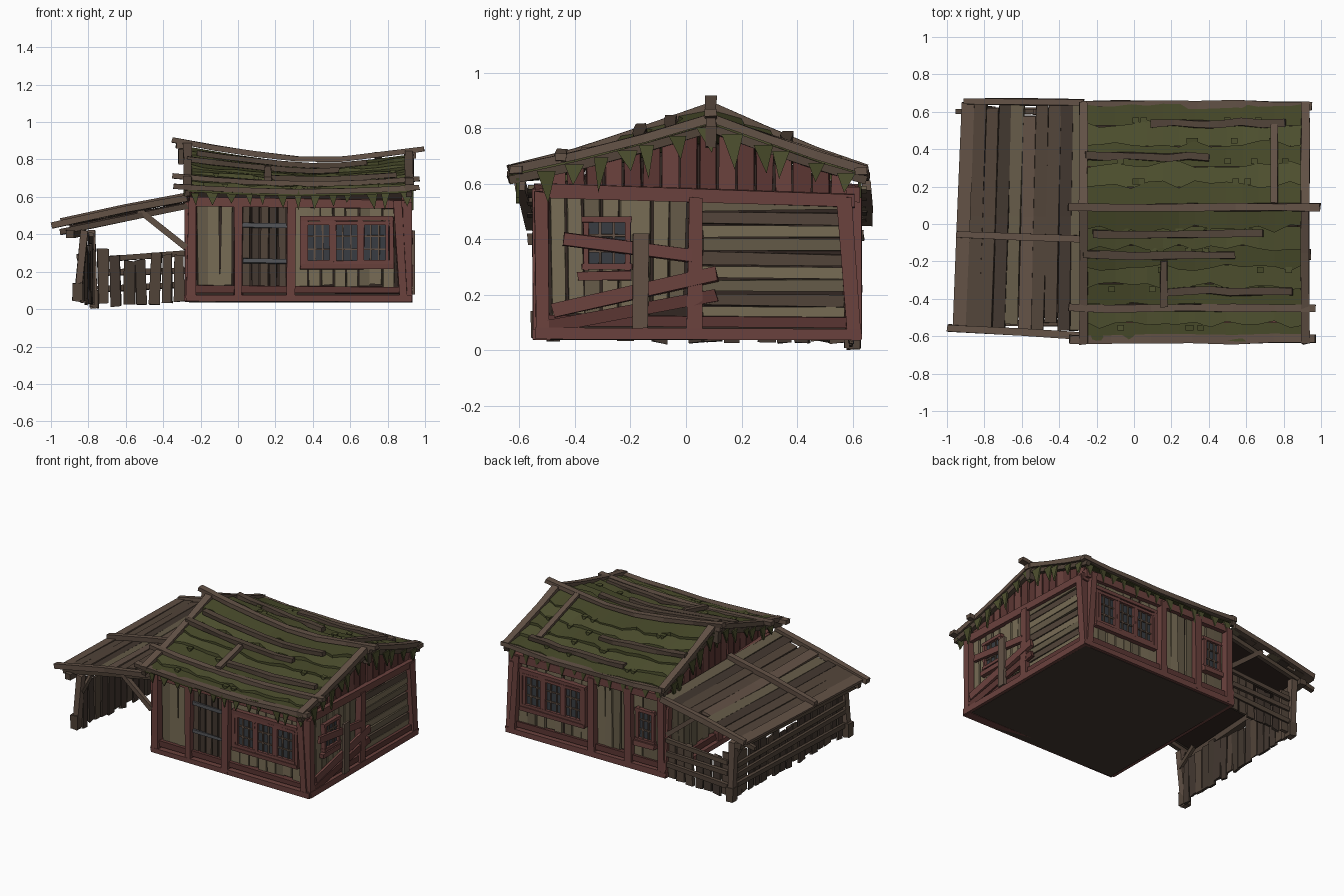
import bpy, bmesh, random
from mathutils import Vector as V

if "Cube" in bpy.data.objects:
    bpy.data.objects.remove(bpy.data.objects["Cube"])

random.seed(4)
R = random.uniform
HEX = dict(red='6b4440', red2='5c3936', tan='776c56', tan2='665c4a', brown='625247', brown2='53463c',
           dark='443a33', black='362c27', moss='505233', moss2='484a2d', iron='55565a', glass='3b3f44')
NAMES = list(HEX)
MATS, PARTS = {}, {}
for n, h in HEX.items():
    MATS[n] = bpy.data.materials.new(n)
    MATS[n].diffuse_color = [(int(h[i:i + 2], 16) / 255) ** 2.2 for i in (0, 2, 4)] + [1]


def loft(part, col, rings):
    """Closed solid through a list of point rings."""
    bm = PARTS.setdefault(part, bmesh.new())
    vs = [[bm.verts.new(p) for p in r] for r in rings]
    k = len(vs[0])
    fs = [bm.faces.new(vs[0]), bm.faces.new(vs[-1][::-1])]
    for a, b in zip(vs, vs[1:]):
        fs += [bm.faces.new((a[i], a[(i + 1) % k], b[(i + 1) % k], b[i])) for i in range(k)]
    for f in fs:
        f.material_index = NAMES.index(col)


def beam(part, col, pts, w, t, up=(0, 0, 1), j=0.004):
    """Rough-hewn board along pts; w across, t along the up direction."""
    pts = [V(p) for p in pts]
    rings = []
    for i, p in enumerate(pts):
        d = (pts[min(i + 1, len(pts) - 1)] - pts[max(i - 1, 0)]).normalized()
        s = d.cross(V(up)).normalized()
        n = s.cross(d)
        rings.append([p + s * (a * w / 2 + R(-j, j)) + n * (b * t / 2 + R(-j, j) * .5) + d * R(-j, j)
                      for a, b in ((-1, -1), (1, -1), (1, 1), (-1, 1))])
    loft(part, col, rings)


# wall frames: (u, z, outward offset) -> world, plus outward normal
WALL = {'front': (lambda u, z, o: V((u, -.5 - o, z)), (0, -1, 0)),
        'back': (lambda u, z, o: V((u, .58 + o, z)), (0, 1, 0)),
        'right': (lambda u, z, o: V((.88 + o, u, z)), (1, 0, 0)),
        'left': (lambda u, z, o: V((-.235 - o, u, z)), (-1, 0, 0))}


def board(part, wall, col, a, b, w, t=.025, o=.01, j=.004):
    f, n = WALL[wall]
    beam(part, col, [f(*a, o), f(*b, o)], w, t, n, j)


def planks(wall, u0, u1, z0, z1, cols=('tan', 'tan2', 'tan'), step=.065):
    n = max(1, round((u1 - u0) / step))
    s = (u1 - u0) / n
    for i in range(n):
        u = u0 + s * (i + .5)
        board(wall + '_wall_planks', wall, random.choice(cols), (u + R(-.006, .006), z0 + R(0, .03) * (R(0, 1) > .5)),
              (u + R(-.006, .006), z1), s * R(.84, .98), .016, R(.002, .01))


def window(wall, u0, u1, z0, z1):
    p = wall + '_window'
    um = (u0 + u1) / 2
    board(p, wall, 'glass', (um, z0), (um, z1), u1 - u0, .012, .018, 0)
    for u in (u0, u1):
        board(p, wall, 'red', (u, z0 - .012), (u, z1 + .012), .02, .03, .026, .002)
    for z in (z0, z1):
        board(p, wall, 'red', (u0 - .015, z), (u1 + .015, z), .02, .032, .027, .002)
    for k in (1, 2):
        u, z = u0 + (u1 - u0) * k / 3, z0 + (z1 - z0) * k / 3
        board(p, wall, 'brown', (u, z0), (u, z1), .009, .012, .026, .001)
        board(p, wall, 'brown', (u0, z), (u1, z), .009, .012, .026, .001)


def triple_window(wall):
    for u in (.365, .515, .665):
        window(wall, u, u + .132, .25, .46)
    for z in (.225, .485):
        board(wall + '_window', wall, 'red', (.335, z), (.83, z), .026, .04, .028)
    for u in (.345, .82):
        board(wall + '_window', wall, 'red', (u, .22), (u, .49), .024, .035, .026)


def ridge(x):
    """Height of the sagging ridge."""
    return .757 + (.085 * ((.45 - x) / .8) ** 1.15 if x < .45 else .042 * (x - .45) / .55)


def roofz(x, y):
    """Roof surface, slightly flattening towards the eaves."""
    t = (.09 - y) / .73 if y < .09 else (y - .09) / .55
    return .614 + .02 * ((x - .35) / .6) ** 2 + (ridge(x) - .606) * max(0, 1 - t) ** (1.2 if y < .09 else 1.08)


def drip(p, along, w, l, thick):
    """Hanging pointed tuft of moss."""
    p, a, t, s = V(p), V(along) * w / 2, V(thick), R(-.5, .5)
    loft('moss_drips', random.choice(('moss', 'moss2')),
         [[p - a + k * t, p + a + k * t, p + a * s - V((0, 0, l)) + k * t] for k in (0, 1)])


# floor and dark inner core (pentagon prism up to the roof)
beam('floor', 'dark', [(-.26, .035, .05), (.91, .035, .05)], 1.15, .024)
loft('inner_core', 'black', [[V((x, -.495, .05)), V((x, .575, .05)), V((x, .575, .59)),
                              V((x, .09, ridge(x) - .04)), V((x, -.495, .59))] for x in (-.23, .3, .875)])

# framing: sills, top beams, posts
for wall, u0, u1 in (('front', -.28, .93), ('back', -.28, .93), ('right', -.54, .63), ('left', -.54, .63)):
    side = wall in ('right', 'left')
    board('sill_beams', wall, 'red', (u0, .06), (u1, .057), .036, .065, .02)
    board('sill_beams', wall, 'red2', (u0 + .03, .108), (u1 - .03, .1), .035, .04, .015)
    board('top_beams', wall, 'red', (u0 + .02, .575), (u1 - .02, .54 if side else .56), .048, .05, .02)
for wall in ('front', 'back'):
    for a, b in ((-.25, -.245), (0, .005), (.28, .285), (.885, .85)):
        board('posts', wall, 'red', (a, .05), (b, .58), .045, .055, .025)
for wall in ('right', 'left'):
    for a, b, z in ((-.515, -.52, .57), (.03, .035, .55), (.605, .57, .55)):
        board('posts', wall, 'red', (a, .05), (b, z), .05, .05, .025)

# front wall: planks, barred door, triple window
planks('front', -.22, -.03, .11, .56)
planks('front', .31, .84, .11, .56)
for i in range(5):
    board('front_door', 'front', 'dark' if i % 2 else 'brown2', (.045 + i * .048, .1 + R(0, .02)),
          (.045 + i * .048, .55), .04, .02, .008)
for z in (.26, .45):
    board('door_straps', 'front', 'iron', (.025, z), (.26, z - .005), .022, .012, .026)
triple_window('front')

# back wall: planks, triple window and a small window
planks('back', -.22, -.02, .11, .56)
planks('back', .02, .26, .11, .56)
planks('back', .31, .86, .11, .56)
triple_window('back')
window('back', -.18, -.06, .25, .45)
board('back_window', 'back', 'red', (-.2, .225), (-.04, .225), .03, .05, .03)

# right wall: plank half with window and nailed boards, horizontal log half
planks('right', -.49, 0, .13, .56)
for i in range(9):
    z = .135 + i * .049
    board('right_wall_logs', 'right', ('tan', 'brown2', 'tan2')[i % 3], (.06, z + R(-.004, .004)),
          (.57, z + R(-.008, .004)), .042, .022, R(.004, .012))
window('right', -.36, -.21, .3, .47)
board('right_window', 'right', 'red', (-.39, .265), (-.2, .27), .03, .04, .025)
for a, b, w, c, o in (((-.44, .4), (.02, .34), .045, 'red', .045), ((-.48, .14), (.11, .275), .05, 'red', .045),
                      ((-.5, .085), (.11, .2), .045, 'red2', .04), ((-.165, .08), (-.163, .42), .055, 'brown', .055)):
    board('nailed_boards', 'right', c, a, b, w, .02, o)
planks('left', -.49, .57, .11, .57)

# gables: red boards cut to the roof line, barge boards, rafters and hanging moss
for wall, x in (('right', .89), ('left', -.245)):
    for i in range(16):
        u = -.465 + i * .068
        z = min(roofz(x, u - .03), roofz(x, u + .03)) - .01
        board('gable_boards', wall, ('red', 'red2', 'red2')[i % 3], (u, .55), (u, z), .06, .018, R(.004, .012))
for x in (-.27, .915):
    for y in (-.64, .65):
        pts = [V((x, y + (.09 - y) * k / 3, roofz(x, y + (.09 - y) * k / 3))) for k in range(4)]
        beam('barge_boards', 'brown', [p + V((0, 0, .018)) for p in pts], .045, .03)
        beam('gable_rafters', 'brown2', [p - V((0, 0, .018)) for p in pts], .03, .03)
    for i in range(12):
        y = -.52 + i * .098 + R(-.02, .02)
        drip((x + (.01 if x > 0 else -.022), y, roofz(x, y) - .01), (0, 1, 0), R(.05, .08), R(.06, .13), (.012, 0, 0))

# mossy roof: overlapping ragged courses on both slopes
for edge, n in ((-.63, 7), (.635, 5)):
    for k in range(n):
        last = k == n - 1
        a, b = .09 + (edge - .09) * k / n, .09 + (edge - .09) * (k + (1 if last else 1.12)) / n
        rings = []
        for i in range(15):
            x = -.27 + i * 1.19 / 14
            yb = b + R(-.022, .022) * (.4 if last else 1)
            lift = .026 + R(-.005, .005)
            rings.append([V((x, a, roofz(x, a) + .008)), V((x, yb, roofz(x, yb) + lift)),
                          V((x, yb, roofz(x, yb) - .01)), V((x, a, roofz(x, a) - .018))])
        loft('mossy_roof', 'moss' if k % 2 else 'moss2', rings)
        for i in range(0 if last else 4):
            x = R(-.15, .85)
            drip((x, b, roofz(x, b) + .026), (1, 0, 0), .035, .03, (0, .03 if edge > 0 else -.03, 0))


# ridge, eave poles and loose battens lying on the roof
def batten(x0, x1, y, w=.04, lift=.032, col='brown'):
    xs = [x0 + (x1 - x0) * i / 6 for i in range(7)]
    beam('roof_battens', col, [(x, y + R(-.006, .006), roofz(x, y) + lift) for x in xs], w, .028)


batten(-.355, .995, .09, .04, .027)
for x, h in ((-.3, .048), (.92, .04)):
    beam('ridge_caps', 'brown', [(x - .03, .09, ridge(x) + h), (x + .03, .09, ridge(x) + h - .004)], .035, .045)
    beam('ridge_caps', 'brown2', [(x, .09, ridge(x) - .06), (x, .09, ridge(x) + .02)], .04, .04, (0, 1, 0))
batten(-.345, .97, -.615, .045, .012)
batten(-.27, .95, .635, .04, .01)
batten(-.35, .97, -.45, .04, .024)
for x0, x1, y in ((.09, .81, .54), (-.26, .4, .36), (-.22, .69, -.05), (-.27, .54, -.165), (.18, .85, -.36)):
    batten(x0, x1, y, .04, .032, 'brown2')
for x, y0, y1 in ((.75, .11, .53), (.16, -.44, -.2)):
    beam('roof_battens', 'brown', [(x, y0, roofz(x, y0) + .04), (x, y1, roofz(x, y1) + .04)], .035, .025)
for y, s in ((-.6, -1), (.62, 1)):
    for i in range(13):
        x = -.22 + i * .092 + R(-.02, .02)
        drip((x, y, .62), (1, 0, 0), R(.04, .07), R(.05, .1), (0, .012 * s, 0))


# lean-to roof: long planks running front to back, falling outward
def leanz(x):
    return .583 + .2 * (x + .27)


beam('lean_to_lining', 'black', [(-.9, .04, leanz(-.9) - .016), (-.26, .04, leanz(-.26) - .016)], 1.08, .01)
for i in range(10):
    xa, xb = -.935 + i * .07, -.885 + i * .066
    y0, y1 = -.57 + R(0, .06) * (i % 3 == 1), .65 - R(0, .1) * (i % 3 == 2)
    beam('lean_to_planks', ('brown', 'brown2', 'tan2', 'brown2', 'dark')[i * 3 % 5],
         [(xa, y0, leanz(xa) + R(0, .01)), ((xa + xb) / 2, .04, leanz((xa + xb) / 2) + R(-.006, .006)),
          (xb, y1, leanz(xb) + R(0, .01))], .068, .018, (-.2, 0, 1))
for xa, y, ya, l in ((-.995, -.555, -.6, .01), (-.95, -.055, -.08, .022), (-.91, .655, .65, .01)):
    beam('lean_to_rafters', 'brown', [(xa, y, leanz(xa) + l), (-.6, (y + ya) / 2, leanz(-.6) + l + .006),
                                      (-.27, ya, leanz(-.27) + l)], .035, .035)
for y in (-.53, .6):
    beam('lean_to_rafters', 'brown2', [(-.95, y, leanz(-.95) - .035), (-.27, y, leanz(-.27) - .03)], .03, .03)
    beam('lean_to_braces', 'brown', [(-.53, y, .53), (-.28, y, .33)], .03, .03)
beam('lean_to_eave_beam', 'brown2', [(-.9, -.57, .4), (-.84, .64, .415)], .045, .04)

# lean-to posts and ramshackle fences
for x0, x1, y, z in ((-.86, -.82, -.53, .04), (-.77, -.785, .6, .002)):
    beam('lean_to_posts', 'brown', [(x0, y, z), (x1, y, .42)], .04, .045, (0, 1, 0))
    beam('lean_to_posts', 'brown2', [(x0, y, z + .005), (x0, y, z + .1)], .052, .058, (0, 1, 0))
    beam('lean_to_braces', 'brown2', [(x1, y, .3), (x1, y * .75, .4)], .025, .025, (1, 0, 0))


def fence(part, a, b, n, up, h0, h1):
    a, b = V(a), V(b)
    for i in range(n):
        p = a.lerp(b, (i + .5) / n)
        q = p + (b - a).normalized() * R(-.012, .012) + V((0, 0, R(h0, h1)))
        beam(part, random.choice(('dark', 'brown2', 'dark')), [p + V((0, 0, R(-.01, .02))), q],
             (b - a).length / n * R(.8, .95), .016, up, .006)
    for h in (.09, .17, .24):
        o = V(up) * .018 + V((0, 0, h))
        beam(part, 'brown2', [a + o + V((0, 0, R(-.015, .015))), b + o + V((0, 0, R(-.015, .015)))], .03, .018, up)


fence('side_fence', (-.835, -.51, .045), (-.775, .58, .02), 17, (-1, 0, 0), .26, .34)
fence('back_fence', (-.75, .595, .02), (-.28, .595, .045), 7, (0, 1, 0), .22, .3)

# turn every part into an object
for name, bm in PARTS.items():
    bmesh.ops.recalc_face_normals(bm, faces=bm.faces)
    me = bpy.data.meshes.new(name)
    bm.to_mesh(me)
    for n in NAMES:
        me.materials.append(MATS[n])
    bpy.context.collection.objects.link(bpy.data.objects.new(name, me))

for m in bpy.data.materials:
    if m.users and not m.is_grease_pencil:
        m.use_nodes = True
        m.node_tree.nodes["Principled BSDF"].inputs["Base Color"].default_value = m.diffuse_color
